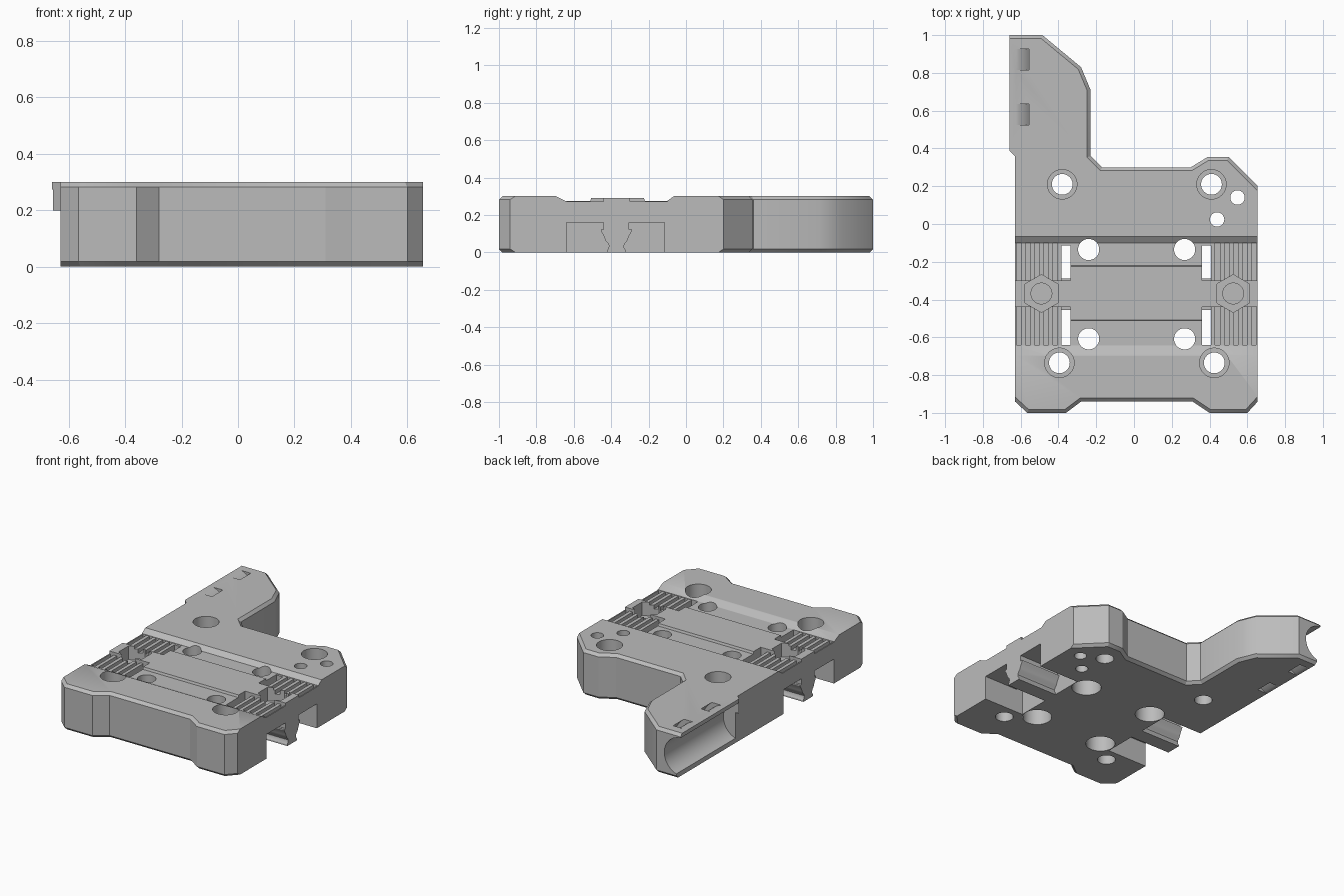
import bpy, bmesh, math
from mathutils import Vector

if "Cube" in bpy.data.objects:
    bpy.data.objects.remove(bpy.data.objects["Cube"])

grey = bpy.data.materials.new("light grey plastic")
grey.use_nodes = True
colour = (0.5, 0.5, 0.5, 1)
grey.diffuse_color = colour
grey.node_tree.nodes["Principled BSDF"].inputs["Base Color"].default_value = colour


def finish(name, bm):
    bmesh.ops.recalc_face_normals(bm, faces=bm.faces)
    mesh = bpy.data.meshes.new(name)
    bm.to_mesh(mesh)
    bm.free()
    ob = bpy.data.objects.new(name, mesh)
    ob.data.materials.append(grey)
    bpy.context.collection.objects.link(ob)
    return ob


def prism_mesh(points, axis, lo, hi):
    """Extrude a 2D profile along an axis: x takes (y, z), y takes (x, z), z takes (x, y)."""
    place = {"x": lambda u, v, w: (w, u, v),
             "y": lambda u, v, w: (u, w, v),
             "z": lambda u, v, w: (u, v, w)}[axis]
    bm = bmesh.new()
    face = bm.faces.new([bm.verts.new(place(u, v, lo)) for u, v in points])
    new = bmesh.ops.extrude_face_region(bm, geom=[face])["geom"]
    shift = Vector(place(0, 0, hi - lo))
    bmesh.ops.translate(bm, vec=shift, verts=[g for g in new if isinstance(g, bmesh.types.BMVert)])
    return bm


def prism(name, points, axis, lo, hi):
    return finish(name, prism_mesh(points, axis, lo, hi))


def box(name, x, y, z):
    return prism(name, [(x[0], y[0]), (x[1], y[0]), (x[1], y[1]), (x[0], y[1])], "z", *z)


def ring(cx, cy, r, n=40, turn=0.0):
    return [(cx + r * math.cos(turn + math.tau * i / n),
             cy + r * math.sin(turn + math.tau * i / n)) for i in range(n)]


def combine(ob, tool, operation="DIFFERENCE"):
    mod = ob.modifiers.new("cut", "BOOLEAN")
    mod.operation = operation
    mod.solver = "EXACT"
    mod.object = tool
    bpy.context.view_layer.objects.active = ob
    bpy.ops.object.modifier_apply(modifier=mod.name)
    bpy.data.objects.remove(tool)


# Main carriage block with its arm, front and back rims chamfered
H = 0.3
outline = [(-0.63, -0.94), (-0.565, -1), (-0.36, -1), (-0.28, -0.94), (0.31, -0.94),
           (0.40, -1), (0.60, -1), (0.655, -0.94), (0.655, 0.20), (0.50, 0.355),
           (0.39, 0.355), (0.30, 0.30), (-0.17, 0.30), (-0.23, 0.36), (-0.23, 0.71),
           (-0.28, 0.83), (-0.485, 1), (-0.66, 1), (-0.66, 0.39), (-0.63, 0.36)]
bm = prism_mesh(outline, "z", 0, H)
rims = []
for e in bm.edges:
    a, b = (v.co for v in e.verts)
    middle = (a + b) / 2
    if abs(a.z - b.z) < 0.01 and -0.6 < middle.x < 0.63 or (abs(a.z - b.z) < 0.01 and middle.y < -0.95):
        rims.append(e)
bmesh.ops.bevel(bm, geom=rims, offset=0.018, segments=1, affect="EDGES")
body = finish("carriage_body", bm)

# Shallow channel across the top with a raised middle
combine(body, prism("channel", [(-0.695, 0.3), (-0.645, 0.275), (-0.512, 0.275), (-0.507, 0.29),
                                (-0.225, 0.29), (-0.22, 0.275), (-0.1, 0.275), (-0.065, 0.3),
                                (-0.065, 0.4), (-0.695, 0.4)], "x", -0.9, 0.9))

# Belt clamps, one at each side
for side, inner, outer, hex_x in ((-1, 0.335, 0.63, -0.49), (1, 0.36, 0.655, 0.525)):
    def span(a, b):
        return sorted((side * a, side * b))

    combine(body, box("pocket", span(inner, 0.8), (-0.64, -0.115), (-0.1, 0.16)))
    for y in ((-0.64, -0.44), (-0.30, -0.1)):
        combine(body, box("belt_bed", span(inner, 0.8), y, (0.272, 0.4)))
        through = (y[0], min(y[1], -0.115))
        combine(body, box("gap", span(inner, inner + 0.048), through, (0.1, 0.4)))
        for i in range(5):
            start = inner + 0.07 + i * 0.048
            combine(body, box("tooth_gap", span(start, start + 0.025), y, (0.246, 0.4)))
    combine(body, prism("nut_recess", ring(hex_x, -0.368, 0.1, 6, math.pi / 6), "z", 0.2, 0.4))
    combine(body, prism("screw_hole", ring(hex_x, -0.368, 0.055), "z", 0.17, 0.4))

    # Waisted post hanging under each clamp
    right_half = [(0.05, 0.0)]
    for i in range(9):
        t = i / 8
        right_half.append((0.05 - 0.012 * math.sin(math.pi * min(1, t * 2)) + 0.033 * t ** 2,
                           0.01 + 0.105 * t))
    right_half += [(0.083, 0.122), (0.068, 0.122), (0.068, 0.17)]
    profile = [(-0.372 + u, v) for u, v in right_half]
    profile += [(-0.372 - u, v) for u, v in reversed(right_half)]
    combine(body, prism("post", profile, "x", *span(inner - 0.01, outer)), "UNION")

# Through holes: outer ones counterbored from above, inner ones from below
for x, y in ((-0.38, 0.21), (0.41, 0.21), (-0.395, -0.735), (0.425, -0.735)):
    combine(body, prism("hole", ring(x, y, 0.055), "z", -0.1, 0.4))
    combine(body, prism("counterbore", ring(x, y, 0.078), "z", 0.18, 0.4))
for x in (-0.24, 0.268):
    for y in (-0.135, -0.608):
        combine(body, prism("hole", ring(x, y, 0.056), "z", -0.1, 0.4))
        combine(body, prism("counterbore", ring(x, y, 0.09), "z", -0.1, 0.14))
for x, y in ((0.548, 0.14), (0.44, 0.024)):
    combine(body, prism("hole", ring(x, y, 0.038), "z", -0.1, 0.4))

# Round cable trough along the arm, with the lower lip set back
combine(body, box("lip_setback", (-0.8, -0.63), (0.3, 1.1), (-0.1, 0.2)))
combine(body, prism("trough", ring(-0.667, 0.15, 0.125, 48), "y", 0.385, 1.1))

# Curved tie channels round the trough
for y in (0.58, 0.87):
    loop = prism("tie_loop", ring(-0.667, 0.15, 0.187, 48), "y", y - 0.056, y + 0.056)
    combine(loop, prism("tie_core", ring(-0.667, 0.15, 0.156, 48), "y", y - 0.1, y + 0.1))
    combine(body, loop)

bpy.ops.object.select_all(action="DESELECT")
body.select_set(True)
bpy.context.view_layer.objects.active = body
bpy.ops.object.shade_smooth_by_angle(angle=math.radians(28))
